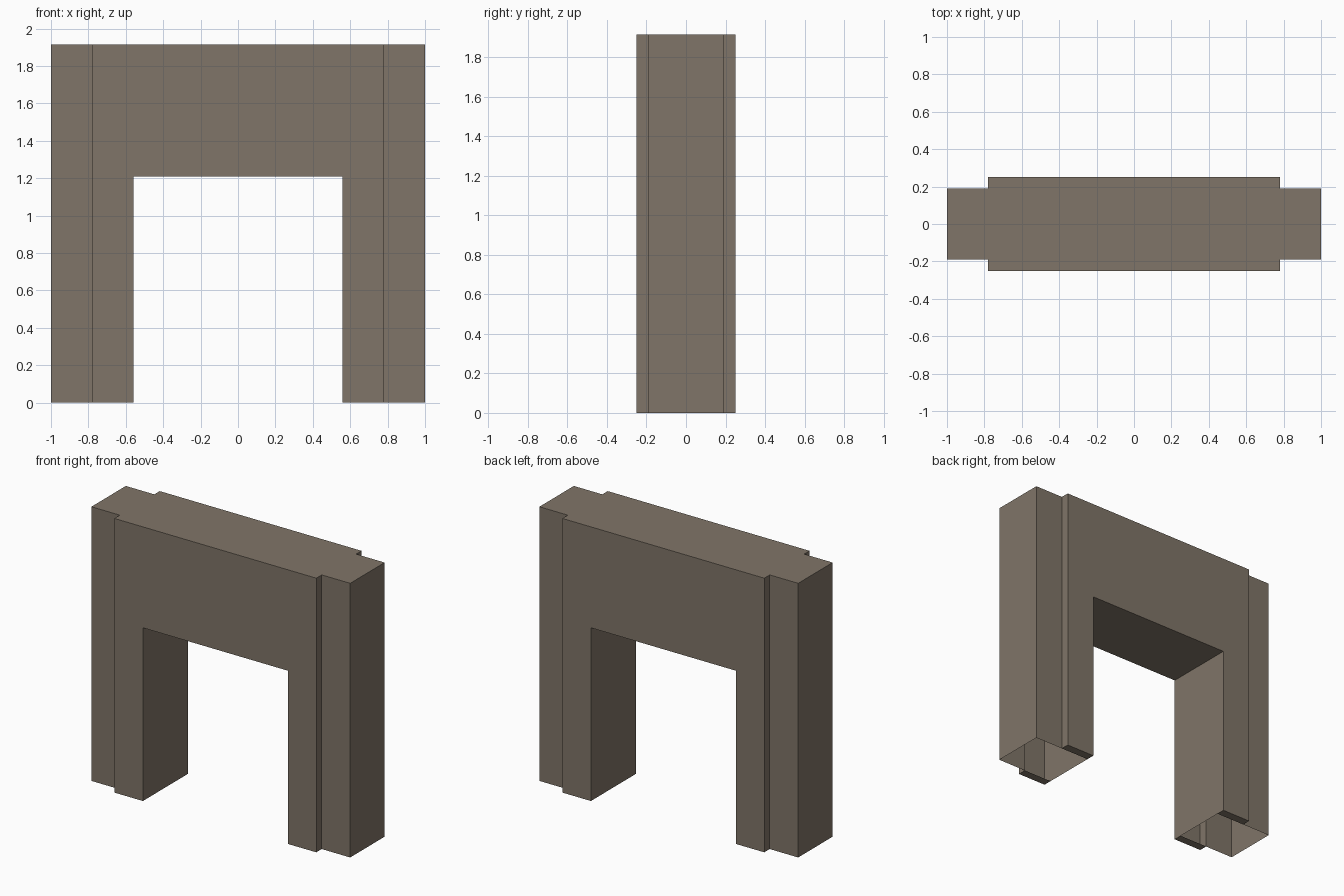
import bpy, bmesh

if "Cube" in bpy.data.objects:
    bpy.data.objects.remove(bpy.data.objects["Cube"])

H, OPEN_Z = 1.915, 1.21               # total height, height of opening
X_IN, X_STEP, X_OUT = 0.56, 0.78, 1.0  # opening side, step, outer end
Y_BIG, Y_SMALL = 0.25, 0.19            # half depth of body and of end piers

stone = bpy.data.materials.new("grey brown stone")
stone.diffuse_color = (0.216, 0.178, 0.138, 1)
stone.use_nodes = True
stone.node_tree.nodes["Principled BSDF"].inputs["Base Color"].default_value = stone.diffuse_color

bm = bmesh.new()


def face(*pts):
    bm.faces.new([bm.verts.new(p) for p in pts])


def upright(a, b):
    """Full-height wall between two plan points."""
    face((*a, 0), (*b, 0), (*b, H), (*a, H))


# Right half of the hollow gateway shell, front and back
for s in (-1, 1):
    yb, ys = s * Y_BIG, s * Y_SMALL
    # main face around the opening
    face((0, yb, OPEN_Z), (X_IN, yb, OPEN_Z), (X_IN, yb, 0),
         (X_STEP, yb, 0), (X_STEP, yb, H), (0, yb, H))
    # step and recessed pier face
    upright((X_STEP, yb), (X_STEP, ys))
    upright((X_STEP, ys), (X_OUT, ys))
    # narrow underside strip below the raised part
    face((X_IN, yb, 0), (X_STEP, yb, 0), (X_STEP, ys, 0), (X_IN, ys, 0))

# Outer end, inner side of the opening, underside of the lintel, top
upright((X_OUT, -Y_SMALL), (X_OUT, Y_SMALL))
face((X_IN, -Y_BIG, 0), (X_IN, -Y_SMALL, 0), (X_IN, Y_SMALL, 0),
     (X_IN, Y_BIG, 0), (X_IN, Y_BIG, OPEN_Z), (X_IN, -Y_BIG, OPEN_Z))
face((0, -Y_BIG, OPEN_Z), (X_IN, -Y_BIG, OPEN_Z),
     (X_IN, Y_BIG, OPEN_Z), (0, Y_BIG, OPEN_Z))
right_edge = [(0, -Y_BIG), (X_STEP, -Y_BIG), (X_STEP, -Y_SMALL), (X_OUT, -Y_SMALL)]
outline = right_edge + [(x, -y) for x, y in reversed(right_edge)]
face(*[(x, y, H) for x, y in outline])

bmesh.ops.remove_doubles(bm, verts=bm.verts, dist=1e-4)
bmesh.ops.recalc_face_normals(bm, faces=bm.faces)
# Make sure the shell faces outward
bm.normal_update()
if next(f for f in bm.faces if all(v.co.z > H - 0.001 for v in f.verts)).normal.z < 0:
    bmesh.ops.reverse_faces(bm, faces=bm.faces)

mesh = bpy.data.meshes.new("gateway")
bm.to_mesh(mesh)
bm.free()
mesh.materials.append(stone)
gateway = bpy.data.objects.new("gateway", mesh)
bpy.context.collection.objects.link(gateway)

# Left half
mirror = gateway.modifiers.new("Mirror", 'MIRROR')
mirror.use_axis[0] = True
mirror.use_clip = True
